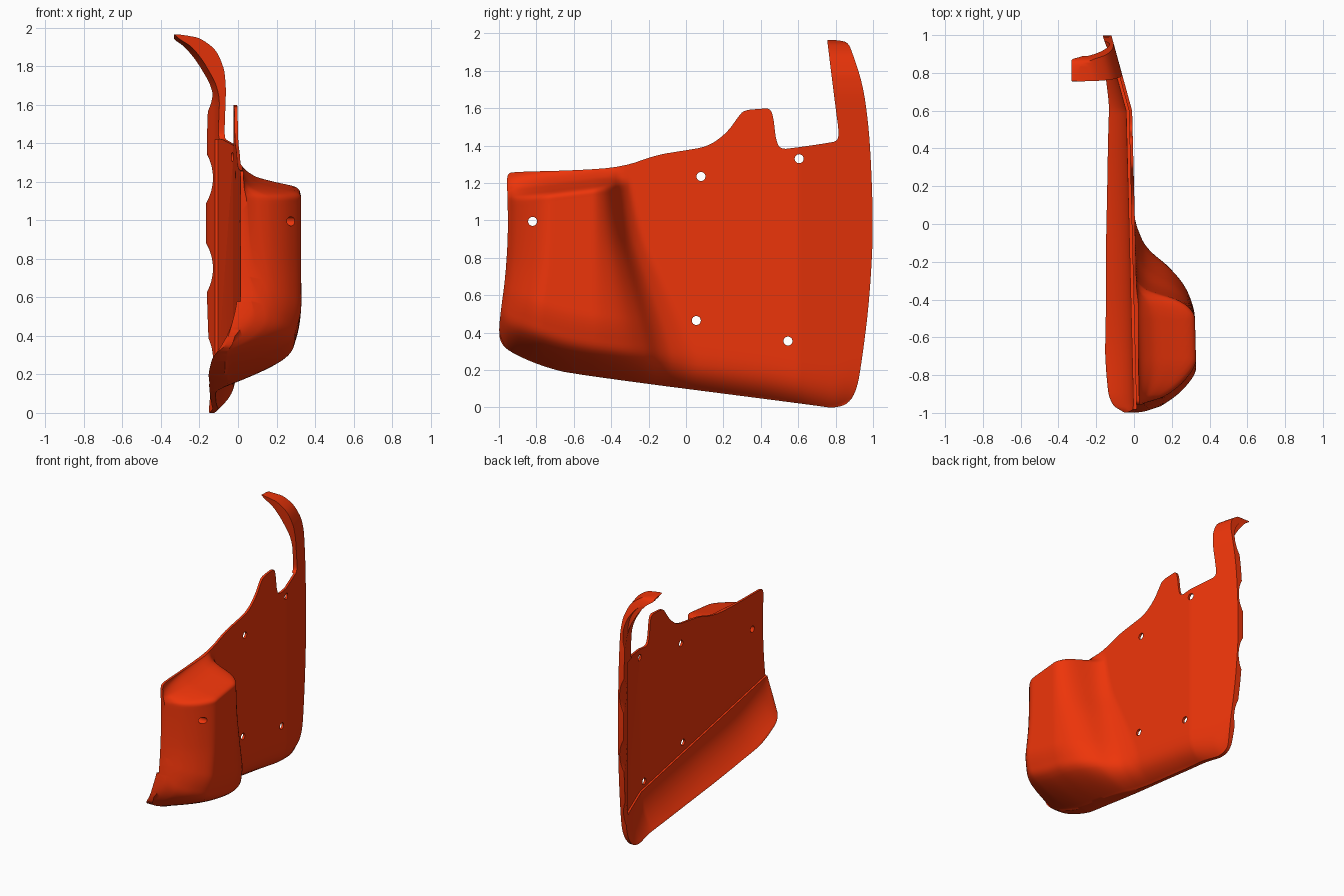
import bpy, bmesh, math
from mathutils import Matrix

if "Cube" in bpy.data.objects:
    bpy.data.objects.remove(bpy.data.objects["Cube"])


def curve(table, x):
    """Smooth interpolation through (x, value) pairs, flat at both ends."""
    if x <= table[0][0]:
        return table[0][1]
    if x >= table[-1][0]:
        return table[-1][1]
    n = len(table)

    def tangent(k):
        if k in (0, n - 1):
            return 0
        a, b = table[k - 1], table[k + 1]
        return (b[1] - a[1]) / (b[0] - a[0])
    i = max(k for k in range(n - 1) if table[k][0] <= x)
    (x0, y0), (x1, y1) = table[i], table[i + 1]
    d = x1 - x0
    t = (x - x0) / d
    return (y0 * (2*t**3 - 3*t*t + 1) + y1 * (3*t*t - 2*t**3)
            + d * (tangent(i) * (t**3 - 2*t*t + t) + tangent(i + 1) * (t**3 - t*t)))


def finish(name, bm):
    bmesh.ops.recalc_face_normals(bm, faces=bm.faces)
    me = bpy.data.meshes.new(name)
    bm.to_mesh(me)
    bm.free()
    ob = bpy.data.objects.new(name, me)
    bpy.context.collection.objects.link(ob)
    return ob


def prism(bm, rings):
    """Join two matching vertex rings into a closed solid."""
    a, b = [[bm.verts.new(p) for p in r] for r in rings]
    bm.faces.new(a)
    bm.faces.new(b[::-1])
    for i in range(len(a)):
        j = (i + 1) % len(a)
        bm.faces.new((a[i], a[j], b[j], b[i]))


# Surface profiles
BOTTOM = [(-1, .40), (-.97, .33), (-.9, .28), (-.6, .18), (-.1, .113), (.4, .05), (.78, 0), (.95, .06)]
FLANGE_X = [(-1, -.05), (-.97, -.1), (-.9, -.135), (-.55, -.155), (.6, -.137), (.8, -.15)]
LEFT_EDGE = [(.4, -1.02), (.8, -.975), (1.2, -.965)]
LEFT_WALL = [(0, 0), (.05, .42), (.14, .8), (.25, 1)]
RAMP_FOOT = [(.25, .06), (.4, .02), (.7, -.12), (.9, -.215), (1.1, -.27), (1.3, -.3)]
RAMP = [(0, 1), (.18, .95), (.36, .82), (.51, .6), (.64, .3), (.76, .13), (1, 0)]
POUCH_LOW = [(-.05, .1), (0, .2), (.13, .8), (.22, .93), (.34, 1)]
POUCH_TOP = [(1.12, 1), (1.16, .93), (1.183, .6), (1.212, .25), (1.28, 0)]
TAB_OUT = [(1.65, 0), (1.75, .008), (1.8, .02), (1.88, .06), (1.93, .12), (1.955, .18), (1.968, .28)]
TAB_IN = [(1.6, 0), (1.7, .02), (1.8, .075), (1.85, .11), (1.9, .155), (1.968, .24)]
LIP = [(.86, .032), (.98, .046)]


def base(y):
    return .005 - .025 * y if y < .6 else -.01 - .275 * (y - .6)


def surfaces(y, z):
    """Outer and inner x of the panel at (y, z)."""
    s = z - curve(BOTTOM, y)
    h = max(0, 1 - max(s, 0) / .28)
    b, end = base(y), curve(FLANGE_X, y)
    wall = curve(LEFT_WALL, y - curve(LEFT_EDGE, z))
    ramp = curve(RAMP, (y + .5) / (curve(RAMP_FOOT, z) + .5))
    pouch = .305 * wall * ramp * curve(POUCH_LOW, s) * curve(POUCH_TOP, z - .12 * (y + .6))
    outer = b + pouch - max(0, b - end - .025) * h ** 4 - curve(TAB_OUT, z)
    lip = b - curve(LIP, y)
    inner = lip - max(0, lip - end) * h ** 2 - curve(TAB_IN, z)
    outer = max(outer, -.32)
    return outer, min(max(inner, -.332), outer - .012)


def steps(a, b, d):
    n = round((b - a) / d)
    return [a + (b - a) * i / n for i in range(n)]


# Panel body as a closed height-field solid whose rows follow the bottom edge
ys = steps(-1.03, .6, .016) + steps(.6, 1.03, .018) + [1.03]
rows = (steps(-.03, .15, .009) + steps(.15, 1.1, .02) + steps(1.1, 1.3, .008)
        + steps(1.3, 1.7, .025) + steps(1.7, 1.975, .008) + [1.975])
bm = bmesh.new()
grids = [[], []]
for y in ys:
    zs = [r + curve(BOTTOM, y) * max(0, 1 - max(r, 0) / 1.05) for r in rows]
    pairs = [surfaces(y, z) for z in zs]
    for k in (0, 1):
        grids[k].append([bm.verts.new((p[k], y, z)) for p, z in zip(pairs, zs)])
NY, NZ = len(ys) - 1, len(rows) - 1
for g in grids:
    for i in range(NY):
        for j in range(NZ):
            bm.faces.new((g[i][j], g[i+1][j], g[i+1][j+1], g[i][j+1]))
rim = ([(i, 0) for i in range(NY)] + [(NY, j) for j in range(NZ)]
       + [(i, NZ) for i in range(NY, 0, -1)] + [(0, j) for j in range(NZ, 0, -1)])
for (i, j), (k, l) in zip(rim, rim[1:] + rim[:1]):
    bm.faces.new((grids[0][i][j], grids[0][k][l], grids[1][k][l], grids[1][i][j]))
panel = finish("guard_panel", bm)

# Side outline, corners rounded by corner cutting
outline = [(.70, .01), (.79, -.004), (.87, .02), (.915, .10), (.94, .25), (.975, .52), (.995, .8), (1, 1), (.99, 1.3),
           (.975, 1.52), (.945, 1.73), (.885, 1.91), (.865, 1.95), (.83, 1.962), (.76, 1.966), (.755, 1.966),
           (.756, 1.955), (.80, 1.60), (.818, 1.47), (.81, 1.425), (.765, 1.415), (.58, 1.388), (.505, 1.38),
           (.48, 1.43), (.468, 1.55), (.45, 1.60), (.40, 1.597), (.31, 1.59), (.28, 1.555), (.22, 1.47),
           (.12, 1.395), (-.02, 1.372), (-.16, 1.35), (-.34, 1.285), (-.6, 1.267), (-.92, 1.26), (-.955, 1.25),
           (-.957, 1.19), (-.95, .95), (-.965, .7), (-.99, .52), (-1.002, .40), (-.985, .33), (-.9, .275),
           (-.75, .215), (-.6, .177)]
for _ in range(2):
    cut = []
    for p, q in zip(outline, outline[1:] + outline[:1]):
        cut += [tuple(a + (b - a) * f for a, b in zip(p, q)) for f in (.25, .75)]
    outline = cut
bm = bmesh.new()
prism(bm, [[(x, y, z) for y, z in outline] for x in (-.6, .6)])
outline_cutter = finish("outline_cutter", bm)


# Recess in the back, leaving a raised lip along the bottom and rear edge
def recess(name, y0, y1, top):
    bm = bmesh.new()
    rings = []
    for y in (y0, y1):
        low, x = .25 + (.88 - y) * .177, base(y) - .017
        rings.append([(-.6, y, low), (x, y, low), (x, y, top), (-.6, y, top)])
    prism(bm, rings)
    return finish(name, bm)


recess_main = recess("recess_main_cutter", -1.1, .6, 2.1)
recess_rear = recess("recess_rear_cutter", .6, .88, 1.42)

# Rivet holes and edge scallops
bm = bmesh.new()
for y, z in [(-.82, .995), (.08, 1.235), (.605, 1.33), (.055, .465), (.545, .355)]:
    bmesh.ops.create_cone(bm, cap_ends=True, segments=32, radius1=.024, radius2=.024, depth=1.4,
                          matrix=Matrix.Translation((0, y, z)) @ Matrix.Rotation(math.pi / 2, 4, 'Y'))
holes = finish("hole_cutter", bm)
scallops = []
for z in (.28, .75, 1.22, 1.68):
    bm = bmesh.new()
    bmesh.ops.create_cone(bm, cap_ends=True, segments=96, radius1=.255, radius2=.255, depth=.3,
                          matrix=Matrix.Translation((-.385, 1.04, z)) @ Matrix.Rotation(math.pi / 2, 4, 'X'))
    scallops.append(finish("scallop_cutter", bm))

# Apply the cuts
for cutter in [outline_cutter, recess_main, recess_rear, holes] + scallops:
    mod = panel.modifiers.new("cut", 'BOOLEAN')
    mod.operation = 'INTERSECT' if cutter is outline_cutter else 'DIFFERENCE'
    mod.solver = 'EXACT'
    mod.object = cutter
    bpy.context.view_layer.objects.active = panel
    bpy.ops.object.modifier_apply(modifier=mod.name)
    bpy.data.objects.remove(cutter)

# Colour and shading
mat = bpy.data.materials.new("orange_red")
mat.diffuse_color = (.85, .035, .003, 1)
mat.use_nodes = True
mat.node_tree.nodes["Principled BSDF"].inputs["Base Color"].default_value = mat.diffuse_color
panel.data.materials.clear()
panel.data.materials.append(mat)
bpy.ops.object.select_all(action='DESELECT')
panel.select_set(True)
bpy.context.view_layer.objects.active = panel
bpy.ops.object.shade_smooth_by_angle(angle=math.radians(35))
